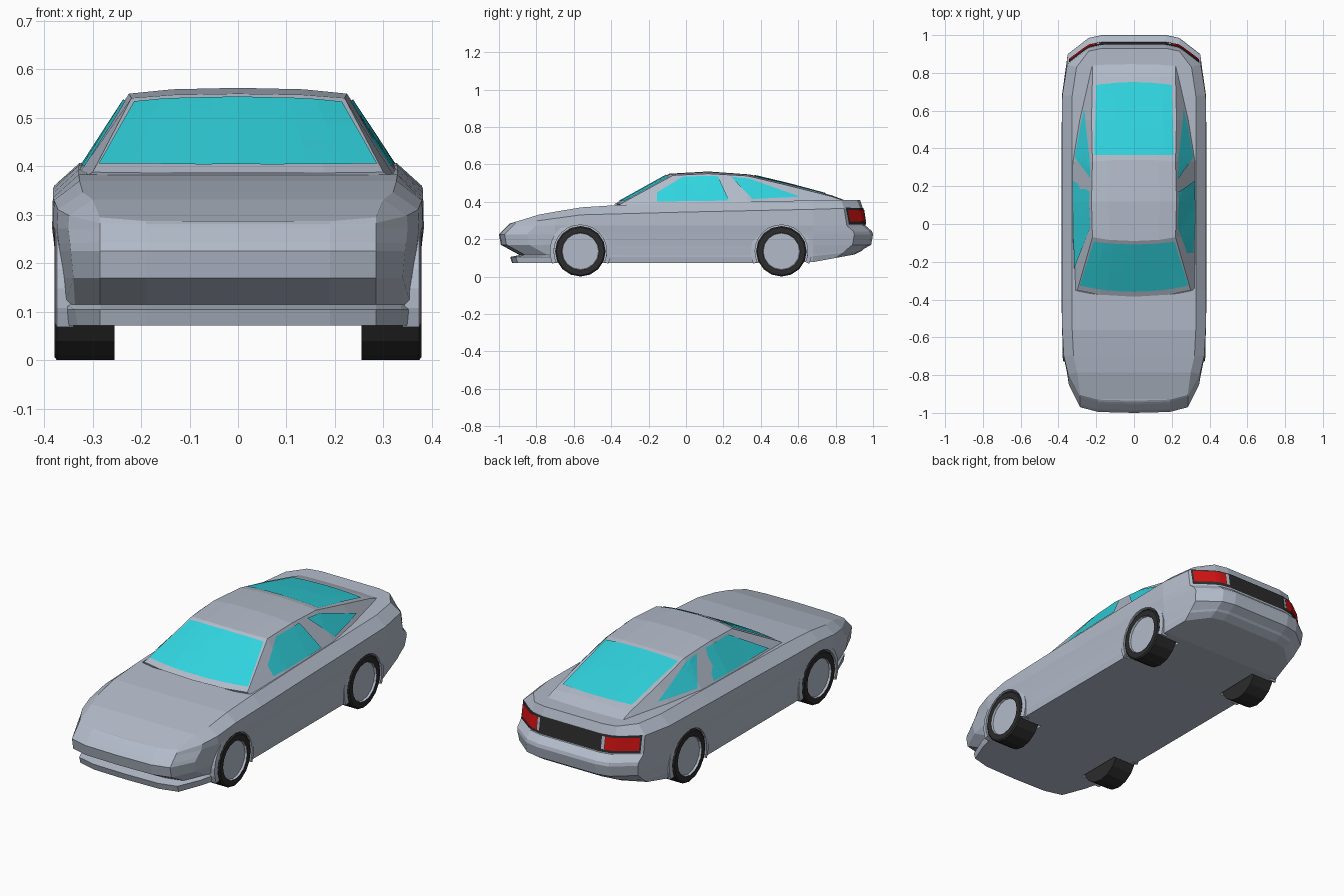
import bpy, bmesh, math
from mathutils import Vector
from mathutils.bvhtree import BVHTree

if "Cube" in bpy.data.objects:
    bpy.data.objects.remove(bpy.data.objects["Cube"])


def material(name, rgb):
    m = bpy.data.materials.new(name)
    m.diffuse_color = (*rgb, 1)
    m.use_nodes = True
    m.node_tree.nodes["Principled BSDF"].inputs["Base Color"].default_value = m.diffuse_color
    return m


PAINT = material("silver blue paint", (0.45, 0.50, 0.59))
GLASS = material("turquoise glass", (0.03, 0.66, 0.74))
DARK = material("dark rubber", (0.025, 0.025, 0.025))
RED = material("red lamp", (0.62, 0.006, 0.006))


def make(name, verts, faces, mats, closed=True):
    bm = bmesh.new()
    vs = [bm.verts.new(v) for v in verts]
    for f in faces:
        bm.faces.new([vs[i] for i in f])
    if closed:
        bmesh.ops.remove_doubles(bm, verts=bm.verts, dist=1e-5)
        bmesh.ops.recalc_face_normals(bm, faces=bm.faces)
    me = bpy.data.meshes.new(name)
    bm.to_mesh(me)
    bm.free()
    for m in mats:
        me.materials.append(m)
    ob = bpy.data.objects.new(name, me)
    bpy.context.collection.objects.link(ob)
    return ob


def lerp_table(t, y):
    if y <= t[0][0]:
        return t[0][1]
    for (a, b), (c, d) in zip(t, t[1:]):
        if y <= c:
            return b + (d - b) * (y - a) / (c - a)
    return t[-1][1]


# Lower body: plan outlines stacked from the sill to the deck
FRONT = [(0, 0), (.19, .005), (.285, .03), (.345, .15)]
SIDES = [(.368, -.7), (.376, -.56), (.378, -.35), (.378, 0), (.378, .35), (.376, .68)]
REAR = [(.35, .10), (.24, .015), (.17, 0), (0, 0)]
SHOULDER = [(-.93, .281), (-.78, .30), (-.56, .33), (0, .345), (.7, .36), (.95, .368)]
DECK = [(-.93, .287), (-.78, .333), (-.56, .370), (-.35, .383), (0, .393), (.5, .405), (.93, .41)]
# height (number or table), front y, rear y, side width factor, tail rise
SLICES = [(.072, -.93, .90, .96, .055), (.105, -.94, .94, .975, .034),
          (.115, -.89, .95, .975, .032), (.17, -.99, .99, .985, 0),
          (.225, -1.0, 1.0, 1.0, 0), (.242, -.985, .995, 1.005, 0),
          (.272, -.955, .96, 1.015, 0), (SHOULDER, -.945, .945, 1.01, 0),
          (DECK, -.935, .93, .87, 0)]
verts, faces = [], []
for z, yf, yr, w, rise in SLICES:
    half = [(x, yf + d) for x, d in FRONT] + SIDES + [(x, yr - d) for x, d in REAR]
    half = [(x * w if x > .3 else x, y) for x, y in half]
    loop = half + [(-x, y) for x, y in half[-2:0:-1]]
    for x, y in loop:
        h = z if isinstance(z, float) else lerp_table(z, y)
        verts.append((x, y, h + rise * max(0, (y - .65) / .3)))
n, m = len(loop), len(half)
for k in range(len(SLICES) - 1):
    for i in range(n):
        j = (i + 1) % n
        faces.append((k * n + i, k * n + j, k * n + n + j, k * n + n + i))
for base in (0, (len(SLICES) - 1) * n):      # floor and deck
    for i in range(m - 1):
        ring = dict.fromkeys([i, i + 1, (n - i - 1) % n, (n - i) % n])
        faces.append([base + q for q in ring])
body = make("body", verts, faces, [PAINT])
body_tree = BVHTree.FromPolygons([Vector(v) for v in verts], faces)

# Cabin: roof centre, upper rail and belt line from windscreen to tail
CENTRE = [(-.385, .386), (-.09, .550), (.12, .562), (.34, .546), (.55, .496), (.78, .434), (.87, .40)]
RAIL = [(.30, -.35, .388), (.22, -.07, .541), (.225, .12, .550), (.22, .33, .538),
        (.225, .55, .486), (.22, .78, .428), (.22, .87, .398)]
BELT = [(.325, -.355, .375), (.328, -.07, .385), (.33, .12, .388), (.33, .33, .392),
        (.295, .55, .395), (.245, .78, .395), (.23, .87, .39)]
verts, faces = [], []
for (cy, cz), r, b in zip(CENTRE, RAIL, BELT):
    mid = (r[0] * .6, cy * .7 + r[1] * .3, cz * .75 + r[2] * .25)
    right = [(b[0], b[1], .34), b, r, mid]
    verts += right + [(0, cy, cz)] + [(-x, y, z) for x, y, z in right[::-1]]
for k in range(len(CENTRE) - 1):
    for i in range(9):
        j = (i + 1) % 9
        faces.append((k * 9 + i, k * 9 + j, k * 9 + 9 + j, k * 9 + 9 + i))
faces += [tuple(range(9)), tuple(range(54, 63))]
make("cabin", verts, faces, [PAINT])
cabin_tree = BVHTree.FromPolygons([Vector(v) for v in verts], faces)


# Thin panel projected along a direction onto a surface
def panel(name, tree, corners, direction, mat, off=.004, nu=8, nv=5, bow=(0, 0)):
    d = Vector(direction)
    a, b, c, e = [Vector(p) for p in corners]
    vs, fs = [], []
    for j in range(nv + 1):
        for i in range(nu + 1):
            u, v = i / nu, j / nv
            p = a.lerp(b, u).lerp(e.lerp(c, u), v)
            p.y -= (bow[0] * (1 - v) + bow[1] * v) * (1 - (2 * u - 1) ** 2)
            hit, nor, _, _ = tree.ray_cast(p, d)
            if hit is None:
                hit, nor, _, _ = tree.find_nearest(p)
            vs.append(hit + (nor if nor.dot(d) < 0 else -nor) * off)
    for j in range(nv):
        for i in range(nu):
            q = j * (nu + 1) + i
            fs.append((q, q + 1, q + nu + 2, q + nu + 1))
    n0 = (vs[1] - vs[0]).cross(vs[nu + 1] - vs[0])
    if n0.dot(d) > 0:
        fs = [f[::-1] for f in fs]
    return make(name, vs, fs, [mat], closed=False)


# Windscreen and rear glass
down = (0, 0, -1)
panel("windscreen", cabin_tree, [(-.287, -.325, 2), (.287, -.325, 2), (.214, -.092, 2), (-.214, -.092, 2)],
      down, GLASS, bow=(.032, .014))
panel("rear_glass", cabin_tree, [(-.21, .365, 2), (.21, .365, 2), (.20, .735, 2), (-.20, .735, 2)],
      down, GLASS, bow=(0, -.015), nv=8)

# Tail band
panel("tail_band", body_tree, [(-.343, 2, .278), (.343, 2, .278), (.343, 2, .366), (-.343, 2, .366)],
      (0, -1, 0), DARK, nu=24, nv=2)


# Half ring and lathe shapes around a wheel axis
def lathe(name, profile, cy, cz, side, mats, seg=16, start=0, sweep=360, rule=None, ring=False):
    vs, fs = [], []
    p, full = len(profile), sweep == 360
    count = seg if full else seg + 1
    for k in range(count):
        t = math.radians(start + sweep * k / seg)
        vs += [(side * x, cy + r * math.cos(t), cz + r * math.sin(t)) for x, r in profile]
    for k in range(seg):
        k2 = (k + 1) % count
        for i in range(p if ring else p - 1):
            j = (i + 1) % p
            f = [k * p + i, k * p + j, k2 * p + j, k2 * p + i]
            if profile[i][1] == 0:
                f = [f[0], f[1], f[2]]
            elif profile[j][1] == 0:
                f = [f[0], f[1], f[3]]
            fs.append(f)
    if not full:
        fs += [list(range(p)), list(range(seg * p, seg * p + p))]
    ob = make(name, vs, fs, mats)
    if rule:
        for f in ob.data.polygons:
            f.material_index = rule(f.center)
    return ob


TYRE = [(.255, 0), (.255, .135), (.374, .135), (.379, .128), (.379, .10), (.368, .097), (.368, 0)]
HUB_Z = .135
for side, tag in ((1, "right"), (-1, "left")):
    # Side windows
    look = (-side, 0, 0)
    for name, quad in (("door_window", [(-.235, .398), (.23, .404), (.17, .536), (-.015, .533)]),
                       ("quarter_window", [(.355, .412), (.61, .425), (.335, .522), (.24, .532)])):
        panel(f"{name}_{tag}", cabin_tree, [(side * 2, y, z) for y, z in quad], look, GLASS)
    # Tail lamps
    for name, x0, x1, mat in (("tail_lamp", .195, .336, RED), ("reverse_lamp", .178, .193, PAINT)):
        panel(f"{name}_{tag}", body_tree,
              [(side * x0, 2, .292), (side * x1, 2, .292), (side * x1, 2, .356), (side * x0, 2, .356)],
              (0, -1, 0), mat, off=.008, nv=1)
    # Wheels, wheel wells and arches
    for cy, end in ((-.565, "front"), (.51, "rear")):
        cutter = lathe("well_cutter", [(.24, 0), (.24, .141), (.5, .141), (.5, 0)], cy, HUB_Z, side, [PAINT], seg=24)
        cutter.hide_render = True
        mod = body.modifiers.new("well", "BOOLEAN")
        mod.operation, mod.object, mod.solver = "DIFFERENCE", cutter, "EXACT"
        bpy.context.view_layer.objects.active = body
        bpy.ops.object.modifier_apply(modifier=mod.name)
        bpy.data.objects.remove(cutter)
        lathe(f"{end}_wheel_{tag}", TYRE, cy, HUB_Z, side, [DARK, PAINT],
              rule=lambda c: int(abs(c.x) < .376 and abs(c.x) > .36
                                 and math.hypot(c.y - cy, c.z - HUB_Z) < .11))
        lathe(f"{end}_arch_{tag}", [(.34, .141), (.378, .141), (.374, .164), (.34, .164)], cy, HUB_Z, side,
              [PAINT], seg=16, start=-24, sweep=228, ring=True)
